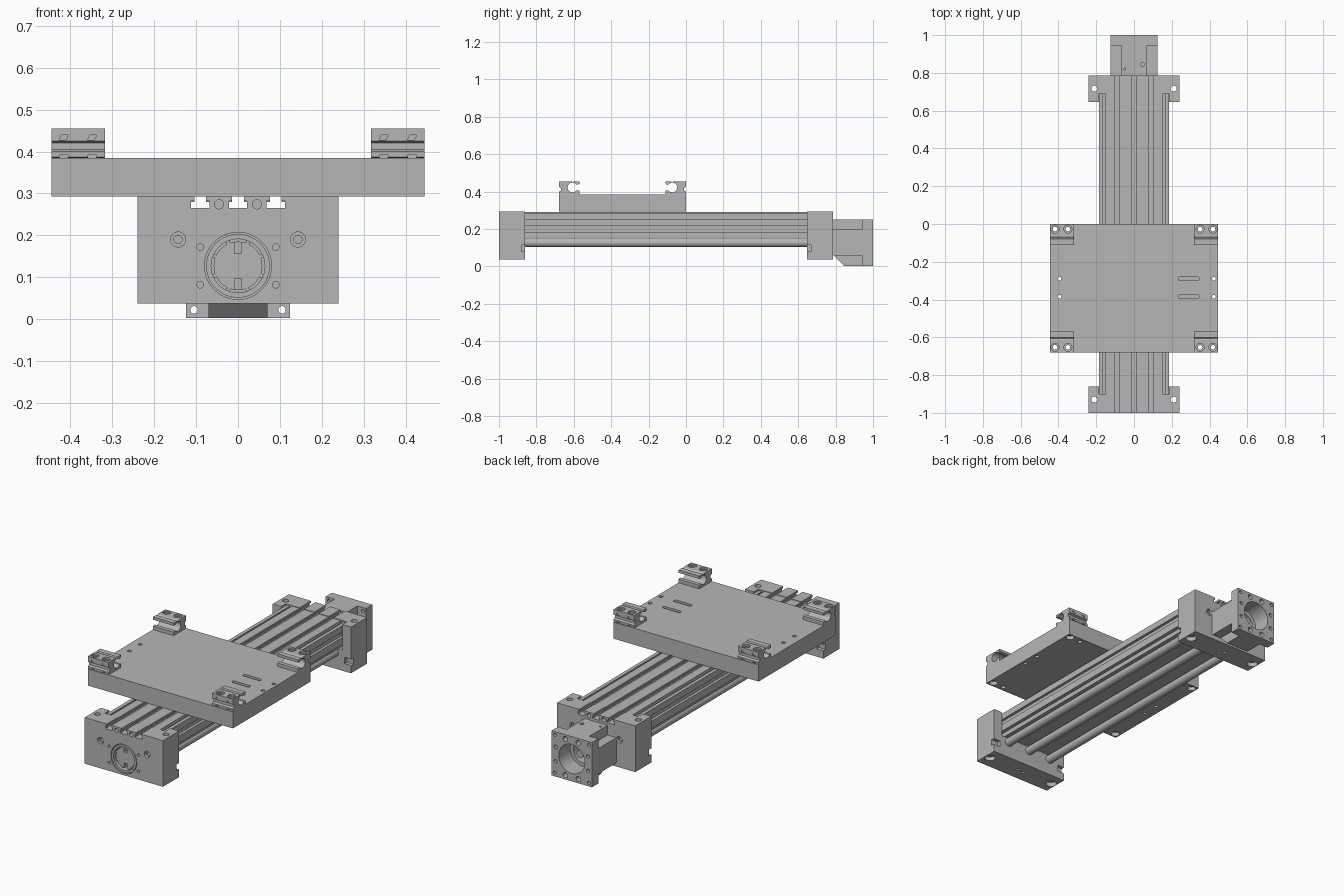
import bpy, bmesh, math
from mathutils import Vector

if "Cube" in bpy.data.objects:
    bpy.data.objects.remove(bpy.data.objects["Cube"])

grey = bpy.data.materials.new("machined grey")
grey.use_nodes = True
grey.diffuse_color = (0.47, 0.47, 0.47, 1)
grey.node_tree.nodes["Principled BSDF"].inputs["Base Color"].default_value = grey.diffuse_color


def prism(name, points, axis, a, b):
    """Extrude a flat outline along an axis from a to b."""
    place = {"x": lambda u, v: (a, u, v), "y": lambda u, v: (u, a, v), "z": lambda u, v: (u, v, a)}[axis]
    step = Vector([(b - a) * (axis == k) for k in "xyz"])
    bm = bmesh.new()
    face = bm.faces.new([bm.verts.new(place(u, v)) for u, v in points])
    made = bmesh.ops.extrude_face_region(bm, geom=[face])["geom"]
    bmesh.ops.translate(bm, vec=step, verts=[g for g in made if isinstance(g, bmesh.types.BMVert)])
    bmesh.ops.recalc_face_normals(bm, faces=bm.faces)
    mesh = bpy.data.meshes.new(name)
    bm.to_mesh(mesh)
    bm.free()
    mesh.materials.append(grey)
    ob = bpy.data.objects.new(name, mesh)
    bpy.context.collection.objects.link(ob)
    return ob


def box(name, x0, x1, y0, y1, z0, z1):
    return prism(name, [(x0, y0), (x1, y0), (x1, y1), (x0, y1)], "z", z0, z1)


def arc(u, v, r, start=0, end=360, n=32):
    full = end - start == 360
    angles = [math.radians(start + (end - start) * i / (n if full else n - 1)) for i in range(n)]
    return [(u + r * math.cos(t), v + r * math.sin(t)) for t in angles]


def rod(name, u, v, r, axis, a, b, n=32):
    return prism(name, arc(u, v, r, n=n), axis, a, b)


def hole(u, v, r, axis, a, b):
    return rod("cutter", u, v, r, axis, a, b, 20)


def cut(ob, cutters):
    bpy.context.view_layer.objects.active = ob
    for c in cutters:
        c.hide_render = True
        mod = ob.modifiers.new("cut", "BOOLEAN")
        mod.operation, mod.solver, mod.object = "DIFFERENCE", "EXACT", c
        bpy.ops.object.modifier_apply(modifier=mod.name)
        bpy.data.objects.remove(c)
    return ob


AXIS = 0.127          # height of the drive screw
TOP = 0.293           # top of the end blocks

# Extruded rail with T-slots, half outline mirrored
half = [(.022, .265), (.022, .28), (.014, .28), (.014, .29), (.076, .29), (.076, .28), (.068, .28),
        (.068, .265), (.112, .265), (.112, .28), (.104, .28), (.104, .29), (.15, .29), (.15, .262),
        (.165, .262), (.165, .285), (.185, .285), (.185, .25), (.17, .25), (.17, .22), (.185, .22),
        (.185, .18), (.165, .18), (.165, .155)]
prism("slotted_rail", half + [(-x, z) for x, z in reversed(half)], "y", -0.9, 0.69)

# Guide rods and drive screw under the rail
for name, x in (("left_guide_rod", .14), ("drive_screw", 0), ("right_guide_rod", -.14)):
    rod(name, x, AXIS, .023, "y", -.88, .67)


# End blocks: "inner" is the face towards the rail, d points outward
def end_block(name, inner, d):
    outer = inner + d * .14
    lo, hi = sorted((inner, outer))
    block = box(name, -.24, .24, lo, hi, .037, TOP)

    def span(a, b):
        return sorted((inner + d * a, inner + d * b))
    cutters = [box("cutter", -.187, .187, *span(-.01, .04), .152, .4)]
    for x in (-.09, 0, .09):
        cutters.append(box("cutter", x - .022, x + .022, lo - .01, hi + .01, .265, .282))
        cutters.append(box("cutter", x - .014, x + .014, lo - .01, hi + .01, .275, .4))
    for s in (-1, 1):
        y = inner + d * .07
        cutters += [hole(s * .21, y, .016, "z", 0, .4), hole(s * .21, y, .028, "z", 0, .06),
                    hole(s * .02, y, .008, "z", 0, .06),
                    box("cutter", *sorted((s * .2, s * .3)), *span(-.01, .02), .08, .115)]
        # Bolt holes in the outer face
        cutters += [hole(s * .143, .19, .018, "y", *span(.125, .15)),
                    hole(s * .143, .19, .01, "y", *span(.09, .15)),
                    hole(s * .045, .274, .012, "y", *span(.1, .15))]
        cutters += [hole(s * .09, AXIS + t * .045, .008, "y", *span(.11, .15)) for t in (-1, 1)]
    cutters.append(rod("cutter", 0, AXIS, .08, "y", *span(.085, .15), 48))
    return cut(block, cutters)


end_block("front_end_block", -.86, -1)
end_block("rear_end_block", .647, 1)

# Bearing ring and slotted lock nut in the front block
ring = rod("bearing_ring", 0, AXIS, .076, "y", -.998, -.92, 48)
cut(ring, [rod("cutter", 0, AXIS, .064, "y", -1.1, -.9, 48)])
nut = rod("lock_nut", 0, AXIS, .058, "y", -.985, -.92, 48)
cut(nut, [box("cutter", -.008, .008, -1, -.96, AXIS + s - .015, AXIS + s + .015) for s in (-.045, .045)])
for i in range(8):
    t = math.radians(22.5 + 45 * i)
    rod("nut_pin", .061 * math.cos(t), AXIS + .061 * math.sin(t), .005, "y", -.985, -.92, 8)
box("bearing_back", -.078, .078, -.945, -.92, AXIS - .05, AXIS + .05)
for s in (-1, 1):
    screw = rod("rail_screw", s * .045, .274, .018, "y", -1, -.994, 20)
    cut(screw, [hole(s * .045, .274, .011, "y", -1.1, -.9)])

# Motor mount: square flange with a cross-shaped body
W, N = .124, .07
mount = box("motor_mount", -W, W, .787, 1, AXIS - W, AXIS + W)
cutters = []
for s in (-1, 1):
    for t in (-1, 1):
        cutters.append(box("cutter", *sorted((s * N, s * .2)), .7, .945,
                           *sorted((AXIS + t * N, AXIS + t * .2))))
        cutters.append(hole(s * .105, AXIS + t * .105, .009, "y", .9, 1.1))
        cutters.append(hole(s * .04, AXIS + t * .1, .014, "y", .97, 1.1))
        cutters.append(hole(s * .1, AXIS + t * .04, .01, "y", .97, 1.1))
cutters.append(prism("cutter", [(.78, .07), (.85, -.003), (.85, -.05), (.7, -.05), (.7, .07)], "x", -.2, .2))
cutters.append(rod("cutter", 0, AXIS, .08, "y", .9, 1.1, 48))
cutters.append(rod("cutter", 0, AXIS, .06, "y", .82, 1.1, 48))
cutters.append(hole(-.05, .82, .006, "z", .23, .3))
cutters.append(hole(.045, .845, .01, "z", .23, .3))
cut(mount, cutters)
rod("screw_end", 0, AXIS, .02, "y", .8, .93)

# Carriage plate with slots and holes
plate = box("carriage_plate", -.445, .445, -.68, 0, TOP, .385)
cutters = []
for y in (-.29, -.385):
    cutters += [hole(-.395, y, .01, "z", .2, .5), hole(.423, y, .01, "z", .2, .5)]
    cutters.append(prism("cutter", arc(.335, y, .01, -90, 90, 10) + arc(.245, y, .01, 90, 270, 10),
                         "z", .37, .5))
for s in (-1, 1):
    for y in (-.653, -.027):
        cutters += [hole(s * x, y, .012, "z", .2, .5) for x in (.35, .418)]
        cutters.append(hole(s * .418, y, .022, "z", .2, .315))
cut(plate, cutters)


# Rail clamps at the plate corners: open jaw facing the middle
def clamp(name, s, flip):
    def fy(y):
        return -.68 - y if flip else y
    outline = [(-.68, .387), (-.672, .385), (-.57, .385), (-.57, .405)]
    outline += reversed(arc(-.607, .422, .026, 38, 325, 24))
    outline = outline[:4] + list(reversed(outline[4:]))[::-1]
    outline += [(-.57, .44), (-.57, .455), (-.6, .455), (-.606, .45), (-.614, .455), (-.68, .455),
                (-.68, .425), (-.668, .42), (-.668, .405), (-.68, .4)]
    body = prism(name, [(fy(y), z) for y, z in outline], "x", *sorted((s * .318, s * .445)))
    cutters = []
    for x in (.35, .418):
        cutters += [hole(s * x, fy(-.653), .012, "z", .3, .5), hole(s * x, fy(-.653), .021, "z", .446, .5)]
        c = s * (x - .002)
        cutters.append(prism("cutter", [(c - .011, .428), (c + .005, .428), (c + .011, .44), (c - .005, .44)],
                             "y", *sorted((fy(-.7), fy(-.675)))))
        cutters.append(box("cutter", c - .01, c + .01, *sorted((fy(-.7), fy(-.672))), .37, .392))
    cut(body, cutters)


for side, s in (("left", 1), ("right", -1)):
    clamp("front_" + side + "_clamp", s, False)
    clamp("rear_" + side + "_clamp", s, True)

# Smooth round walls, keep machined edges sharp
bpy.ops.object.select_all(action="DESELECT")
for ob in bpy.context.collection.objects:
    if ob.type == "MESH":
        ob.select_set(True)
        bpy.context.view_layer.objects.active = ob
bpy.ops.object.shade_smooth_by_angle(angle=math.radians(30))
